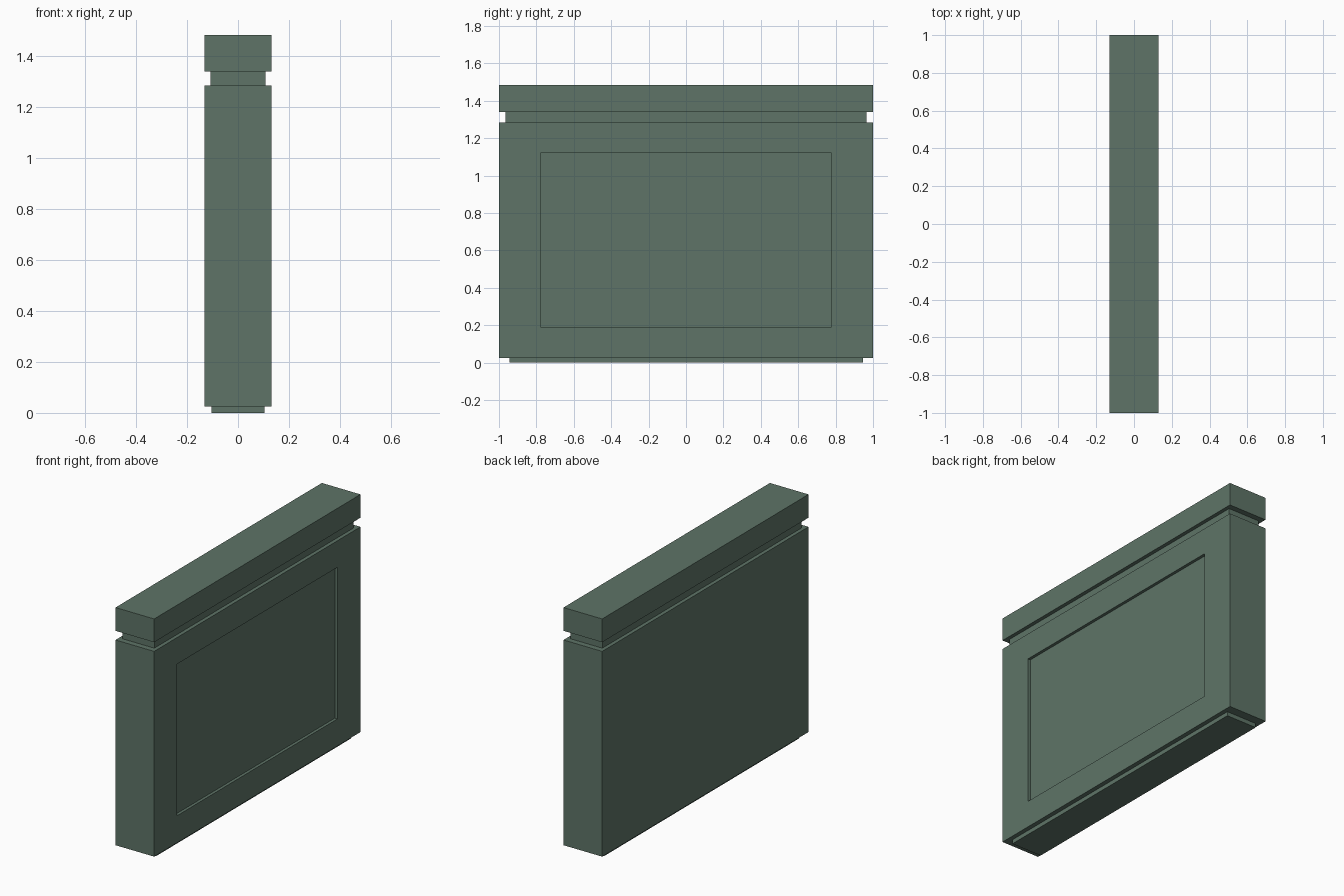
import bpy, bmesh

if "Cube" in bpy.data.objects:
    bpy.data.objects.remove(bpy.data.objects["Cube"])

green = bpy.data.materials.new("muted green")
green.diffuse_color = (0.112, 0.175, 0.136, 1)
green.use_nodes = True
green.node_tree.nodes["Principled BSDF"].inputs["Base Color"].default_value = green.diffuse_color


def block(name, hx, hy, z0, z1, panel=None):
    """Box from half sizes and heights; panel = (half y, z low, z high, depth) sunk into +x face."""
    bm = bmesh.new()
    bmesh.ops.create_cube(bm, size=2)
    for v in bm.verts:
        v.co = (v.co.x * hx, v.co.y * hy, z1 if v.co.z > 0 else z0)
    if panel:
        py, low, high, depth = panel
        mid = (z0 + z1) / 2
        bm.normal_update()
        face = max(bm.faces, key=lambda f: f.calc_center_median().x)
        # first inset makes the rim, second makes the recess walls
        bmesh.ops.inset_region(bm, faces=[face], thickness=0.1)
        for v in face.verts:
            v.co = (hx, py if v.co.y > 0 else -py, high if v.co.z > mid else low)
        bmesh.ops.inset_region(bm, faces=[face], thickness=0.0001)
        for v in face.verts:
            v.co = (hx - depth, py if v.co.y > 0 else -py, high if v.co.z > mid else low)
    bmesh.ops.recalc_face_normals(bm, faces=bm.faces)
    mesh = bpy.data.meshes.new(name)
    bm.to_mesh(mesh)
    bm.free()
    mesh.materials.append(green)
    obj = bpy.data.objects.new(name, mesh)
    bpy.context.collection.objects.link(obj)


# Wall parts from the ground up
block("base", 0.104, 0.945, 0, 0.026)
block("wall_body", 0.131, 1, 0.026, 1.285, panel=(0.777, 0.192, 1.122, 0.018))
block("neck", 0.108, 0.965, 1.285, 1.341)
block("cap", 0.131, 1, 1.341, 1.484)
